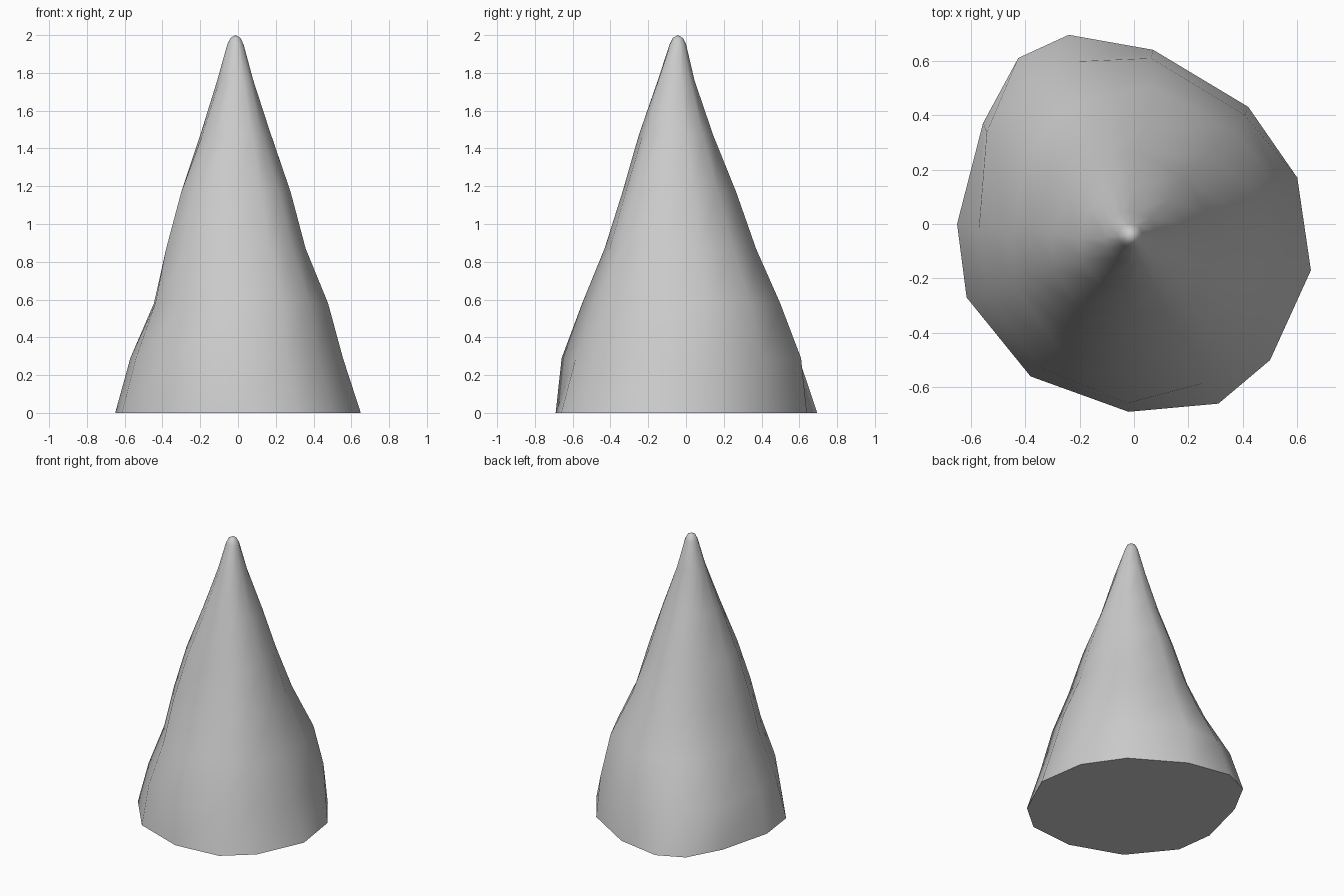
import bpy, bmesh, math

if "Cube" in bpy.data.objects:
    bpy.data.objects.remove(bpy.data.objects["Cube"])

# Irregular footprint outline, counter-clockwise
base = [(0.65, -0.17), (0.60, 0.17), (0.42, 0.43), (0.07, 0.64), (-0.24, 0.695),
        (-0.425, 0.61), (-0.555, 0.37), (-0.65, 0.0), (-0.615, -0.27),
        (-0.38, -0.56), (-0.02, -0.69), (0.31, -0.66), (0.50, -0.50)]
angles = [math.atan2(y, x) for x, y in base]

# Height of each ring, then its extent every 45 degrees starting at +x
rings = [
    (0.29, [.56, .57, .62, .66, .57, .62, .66, .62]),
    (0.58, [.475, .50, .505, .48, .445, .53, .55, .54]),
    (0.87, [.35, .36, .375, .35, .375, .465, .43, .436]),
    (1.17, [.275, .25, .27, .26, .30, .37, .335, .342]),
    (1.47, [.18, .155, .145, .16, .20, .245, .25, .225]),
    (1.76, [.08, .055, .045, .075, .11, .135, .15, .135]),
]
TIP = (-0.013, -0.043)


def ring_points(ext):
    """Turn the eight extents into an offset ring, blended between directions."""
    cx, cy = (ext[0] - ext[4]) / 2, (ext[2] - ext[6]) / 2
    radii = []
    for i, e in enumerate(ext):
        a = i * math.pi / 4
        radii.append(e - cx * math.cos(a) - cy * math.sin(a))
    pts = []
    for a in angles:
        t = (a % math.tau) / (math.pi / 4)
        i = int(t)
        r = radii[i % 8] * (1 - t + i) + radii[(i + 1) % 8] * (t - i)
        pts.append((cx + r * math.cos(a), cy + r * math.sin(a)))
    return pts


# Stack of rings, ending in a small rounded tip
levels = [(0.0, base)] + [(z, ring_points(e)) for z, e in rings]
for z, r in [(1.95, 0.044), (1.985, 0.027)]:
    levels.append((z, [(TIP[0] + r * math.cos(a), TIP[1] + r * math.sin(a)) for a in angles]))

bm = bmesh.new()
loops = [[bm.verts.new((x, y, z)) for x, y in pts] for z, pts in levels]
n = len(base)
for lo, hi in zip(loops, loops[1:]):
    for i in range(n):
        j = (i + 1) % n
        bm.faces.new((lo[i], lo[j], hi[j], hi[i]))
apex = bm.verts.new((*TIP, 2.0))
for i in range(n):
    bm.faces.new((loops[-1][i], loops[-1][(i + 1) % n], apex))
for f in bm.faces:
    f.smooth = True

# Flat underside with a crisp rim
bottom = bm.faces.new(loops[0][::-1])
bottom.smooth = False
for e in bottom.edges:
    e.smooth = False

mesh = bpy.data.meshes.new("rock_spike")
bm.to_mesh(mesh)
bm.free()
bpy.context.collection.objects.link(bpy.data.objects.new("rock_spike", mesh))
